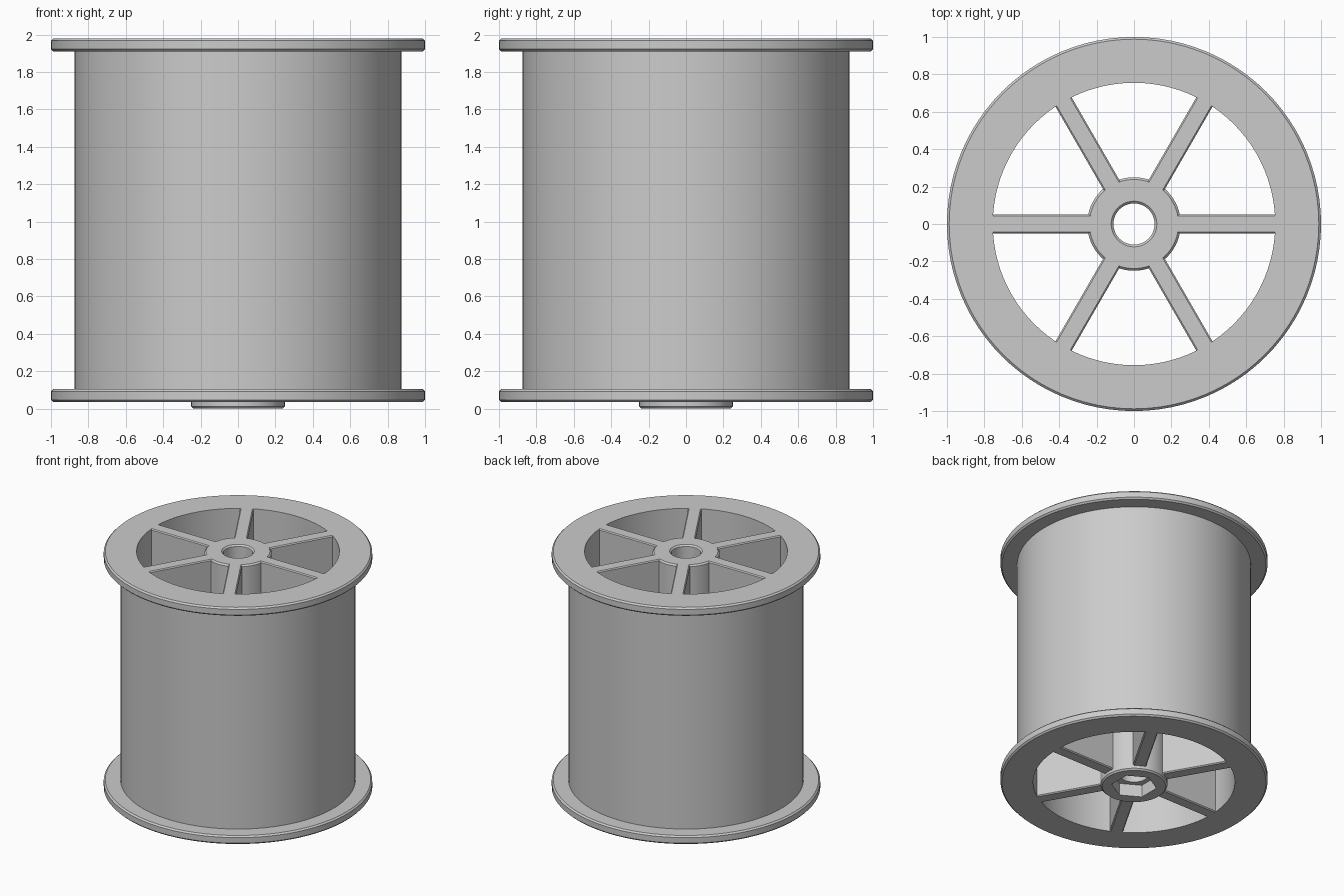
import bpy, bmesh, math
from mathutils import Matrix

if "Cube" in bpy.data.objects:
    bpy.data.objects.remove(bpy.data.objects["Cube"], do_unlink=True)

TOP, BOTTOM = 1.98, 0.035
FLANGE = 0.07
CORE_R, BORE_R, HUB_R = 0.875, 0.755, 0.25
C = 0.012

grey = bpy.data.materials.new("plain grey")
grey.use_nodes = True
grey.diffuse_color = (0.6, 0.6, 0.6, 1)
grey.node_tree.nodes["Principled BSDF"].inputs["Base Color"].default_value = (0.6, 0.6, 0.6, 1)


def finish(bm, name):
    bmesh.ops.recalc_face_normals(bm, faces=bm.faces)
    mesh = bpy.data.meshes.new(name)
    bm.to_mesh(mesh)
    bm.free()
    obj = bpy.data.objects.new(name, mesh)
    bpy.context.collection.objects.link(obj)
    mesh.materials.append(grey)
    return obj


def select(obj):
    bpy.ops.object.select_all(action="DESELECT")
    obj.select_set(True)
    bpy.context.view_layer.objects.active = obj


def lathe(name, profile, steps):
    """Spin a closed (radius, height) profile around the z axis."""
    bm = bmesh.new()
    rings = []
    for i in range(steps):
        a = math.tau * i / steps
        rings.append([bm.verts.new((r * math.cos(a), r * math.sin(a), z)) for r, z in profile])
    n = len(profile)
    for i in range(steps):
        p, q = rings[i], rings[(i + 1) % steps]
        for j in range(n):
            k = (j + 1) % n
            bm.faces.new((p[j], q[j], q[k], p[k]))
    return finish(bm, name)


def smooth(obj):
    select(obj)
    bpy.ops.object.shade_smooth_by_angle(angle=math.radians(30))


# Core tube with a softened flange at each end
def flange(z0, z1):
    return [(1 - C, z0), (1, z0 + C), (1, z1 - C), (1 - C, z1)]


profile = [(BORE_R, BOTTOM)] + flange(BOTTOM, BOTTOM + FLANGE)
profile += [(CORE_R, BOTTOM + FLANGE), (CORE_R, TOP - FLANGE)]
profile += flange(TOP - FLANGE, TOP) + [(BORE_R, TOP)]
smooth(lathe("spool_body", profile, 96))

# Central hub, standing slightly proud at the bottom
hub = lathe("center_hub", [
    (0.11, 0), (HUB_R - C, 0), (HUB_R, C), (HUB_R, TOP - C),
    (HUB_R - C, TOP), (0.11 + C, TOP), (0.11, TOP - C)], 64)

# Hexagonal socket in the underside of the hub
bm = bmesh.new()
bmesh.ops.create_cone(bm, cap_ends=True, segments=6, radius1=0.17, radius2=0.17,
                      depth=0.2)
cutter = finish(bm, "socket_cutter")
cutter.hide_render = True
select(hub)
cut = hub.modifiers.new("socket", "BOOLEAN")
cut.operation = "DIFFERENCE"
cut.solver = "EXACT"
cut.object = cutter
bpy.ops.object.modifier_apply(modifier=cut.name)
bpy.data.objects.remove(cutter, do_unlink=True)
smooth(hub)

# Six full-height webs joining the hub to the core
for i in range(6):
    inner, outer = HUB_R - 0.03, BORE_R + 0.03
    bm = bmesh.new()
    bmesh.ops.create_cube(bm, size=1)
    bmesh.ops.scale(bm, vec=(outer - inner, 0.1, TOP - BOTTOM), verts=bm.verts)
    bmesh.ops.translate(bm, vec=((inner + outer) / 2, 0, (TOP + BOTTOM) / 2), verts=bm.verts)
    long_edges = [e for e in bm.edges
                  if abs(e.verts[0].co.x - e.verts[1].co.x) > 0.1]
    bmesh.ops.bevel(bm, geom=long_edges, offset=0.008, segments=1, affect="EDGES")
    bmesh.ops.rotate(bm, cent=(0, 0, 0), verts=bm.verts,
                     matrix=Matrix.Rotation(math.tau * i / 6, 3, "Z"))
    finish(bm, f"spoke_web_{i + 1}")
